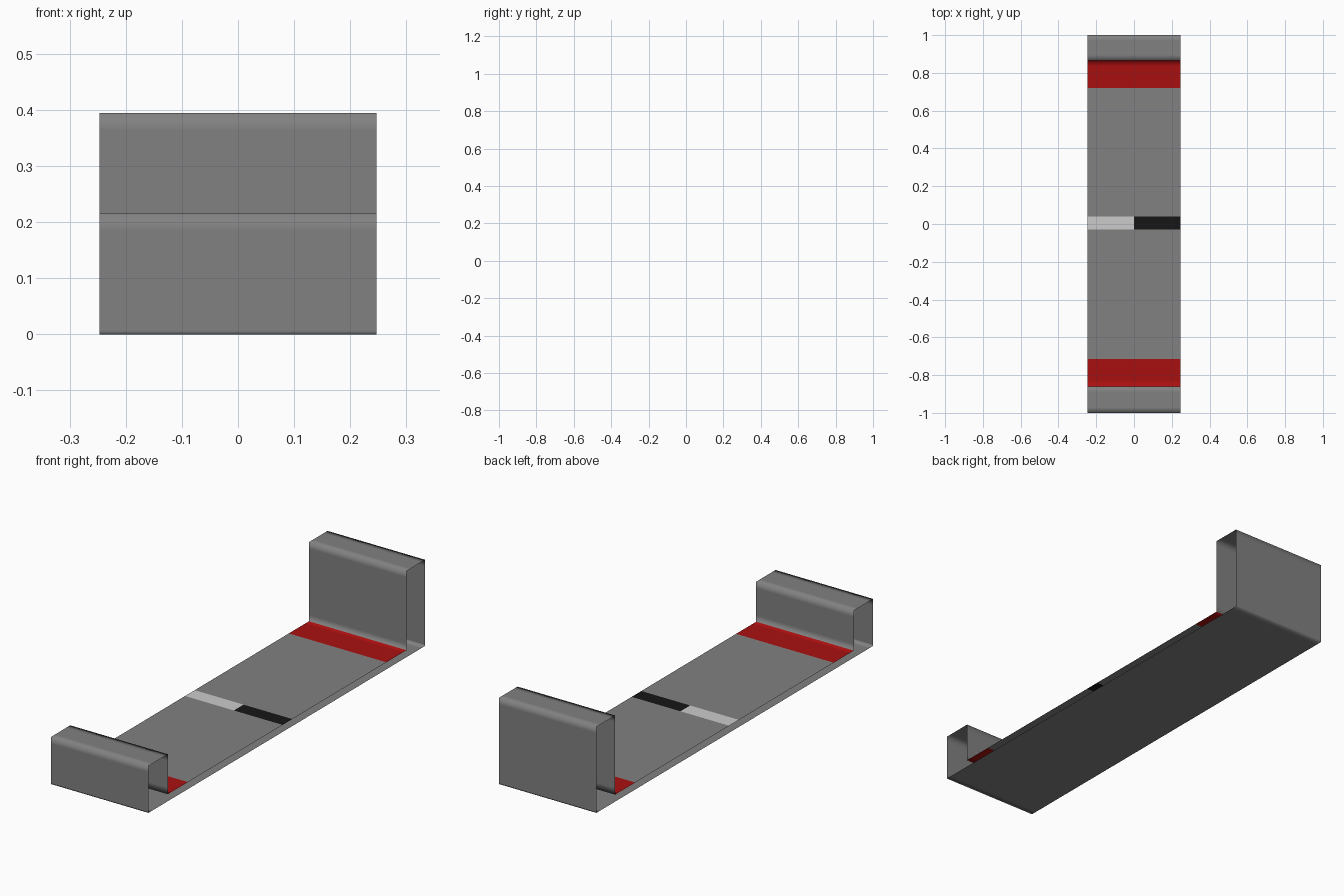
import bpy, bmesh

if "Cube" in bpy.data.objects:
    bpy.data.objects.remove(bpy.data.objects["Cube"])

X = (-0.247, 0.0, 0.247)      # left edge, middle, right edge
FLOOR = 0.032                 # height of the walking surface


def material(name, rgb):
    m = bpy.data.materials.new(name)
    m.diffuse_color = (*rgb, 1)
    m.use_nodes = True
    m.node_tree.nodes["Principled BSDF"].inputs["Base Color"].default_value = m.diffuse_color
    return m


# Closed side profile (y, z): front box, floor, back box, underside
corners = [(-1, 0), (-1, 0.215), (-0.86, 0.215), (-0.86, FLOOR),
           (0.865, FLOOR), (0.865, 0.394), (1, 0.394), (1, 0)]
floor_cuts = [-0.715, -0.03, 0.04, 0.72]   # stripe boundaries

# Support points near each corner keep the smooth shading tight
profile = []
for i, (a, b) in enumerate(zip(corners, corners[1:] + corners[:1])):
    length = abs(b[0] - a[0]) + abs(b[1] - a[1])
    t = 0.03 / length
    t0 = 0.006 / length if i == 0 else t
    t1 = 0.006 / length if i == 6 else t

    def mix(f):
        return (a[0] + (b[0] - a[0]) * f, a[1] + (b[1] - a[1]) * f)
    profile += [a, mix(t0)]
    if i == 3:
        profile += [(y, FLOOR) for y in floor_cuts]
    profile.append(mix(1 - t1))

# Open-sided sheet swept across the width
bm = bmesh.new()
rings = [[bm.verts.new((x, y, z)) for y, z in profile] for x in X]
n = len(profile)
for side, (r, s) in enumerate(zip(rings, rings[1:])):
    for i in range(n):
        j = (i + 1) % n
        f = bm.faces.new((r[i], s[i], s[j], r[j]))
        f.smooth = True
        # Red end stripes, pale and black halves of the centre line
        c = f.calc_center_median()
        if abs(c.z - FLOOR) < 1e-4:
            if c.y < -0.715 or c.y > 0.72:
                f.material_index = 1
            elif -0.03 < c.y < 0.04:
                f.material_index = 2 + side

mesh = bpy.data.meshes.new("ramp_sheet")
bm.to_mesh(mesh)
bm.free()
for m in (material("grey", (0.22, 0.22, 0.22)),
          material("red", (0.4, 0.005, 0.005)),
          material("pale", (0.8, 0.8, 0.8)),
          material("black", (0.008, 0.008, 0.008))):
    mesh.materials.append(m)
body = bpy.data.objects.new("floor_with_end_boxes", mesh)
bpy.context.collection.objects.link(body)
